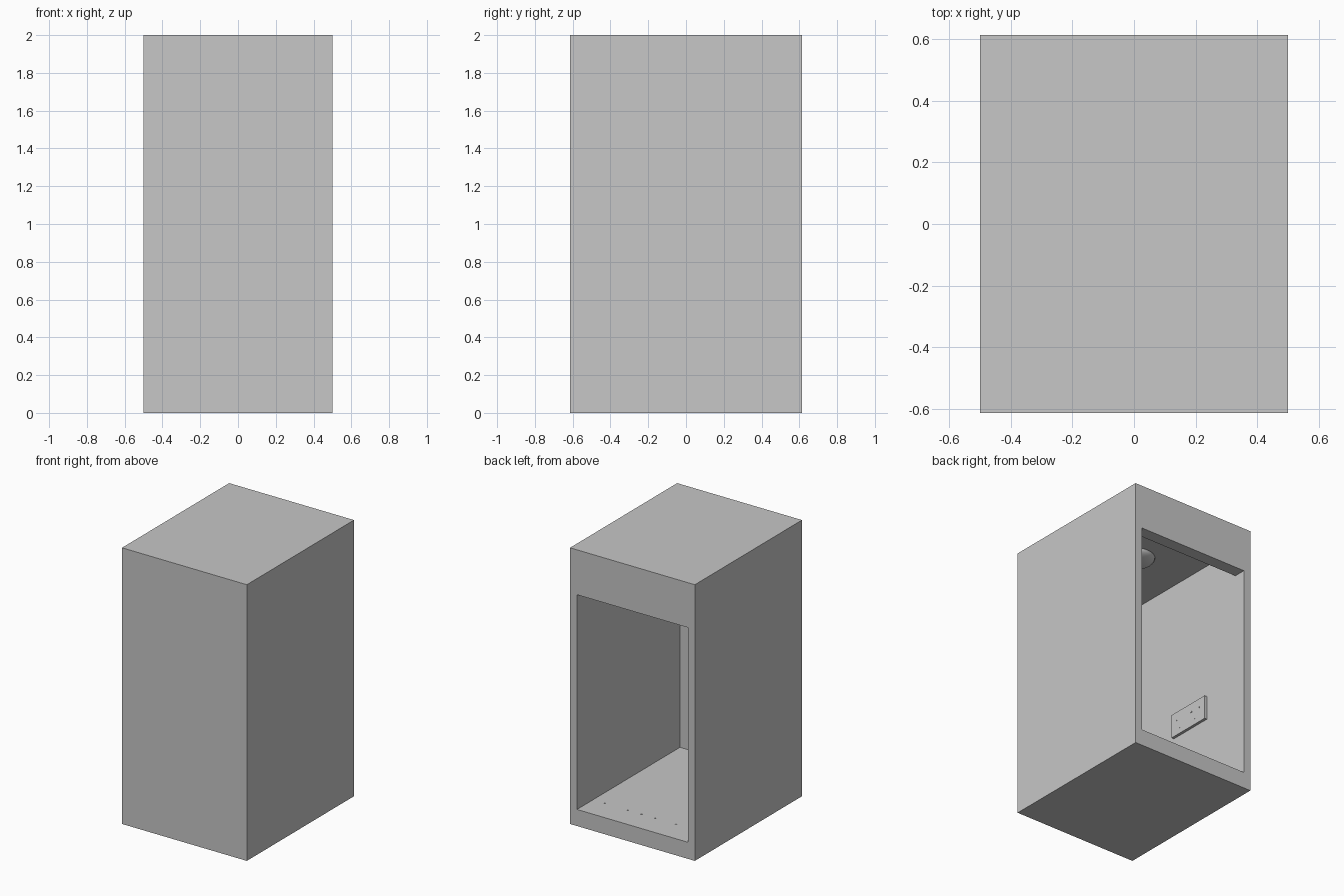
import bpy, bmesh, math
from mathutils import Matrix

if "Cube" in bpy.data.objects:
    bpy.data.objects.remove(bpy.data.objects["Cube"])

grey = bpy.data.materials.new("light_grey")
grey.diffuse_color = (0.57, 0.57, 0.57, 1)
grey.use_nodes = True
grey.node_tree.nodes["Principled BSDF"].inputs["Base Color"].default_value = grey.diffuse_color


def finish(name, bm):
    bmesh.ops.recalc_face_normals(bm, faces=bm.faces)
    me = bpy.data.meshes.new(name)
    bm.to_mesh(me)
    bm.free()
    me.materials.append(grey)
    ob = bpy.data.objects.new(name, me)
    bpy.context.collection.objects.link(ob)
    return ob


def extrude_profile(name, profile, x0, x1):
    """Extrude a closed (y, z) outline along x."""
    bm = bmesh.new()
    face = bm.faces.new([bm.verts.new((x0, y, z)) for y, z in profile])
    ext = bmesh.ops.extrude_face_region(bm, geom=[face])
    moved = [g for g in ext["geom"] if isinstance(g, bmesh.types.BMVert)]
    bmesh.ops.translate(bm, verts=moved, vec=(x1 - x0, 0, 0))
    return finish(name, bm)


def box(name, x, y, z):
    return extrude_profile(name, [(y[0], z[0]), (y[1], z[0]), (y[1], z[1]), (y[0], z[1])], *x)


W, D, H = 0.5, 0.613, 2.0        # half width, half depth, height
IN_X, IN_Y = 0.444, -0.565       # inner side walls and inner front wall
FLOOR, CEIL, LINTEL = 0.12, 1.88, 1.675

# Hollow housing, open at the back below a header
housing = box("housing", (-W, W), (-D, D), (0, H))
cavity = extrude_profile("cavity_cutter", [
    (IN_Y, FLOOR), (D + 0.1, FLOOR), (D + 0.1, LINTEL),
    (D - 0.09, LINTEL), (D - 0.09, CEIL), (IN_Y, CEIL)], -IN_X, IN_X)
mod = housing.modifiers.new("hollow", 'BOOLEAN')
mod.operation = 'DIFFERENCE'
mod.solver = 'EXACT'
mod.object = cavity
bpy.context.view_layer.objects.active = housing
housing.select_set(True)
bpy.ops.object.modifier_apply(modifier=mod.name)
bpy.data.objects.remove(cavity, do_unlink=True)

# Shallow domed ceiling lamp
bm = bmesh.new()
bmesh.ops.create_uvsphere(bm, u_segments=32, v_segments=16, radius=1)
bmesh.ops.bisect_plane(bm, geom=bm.verts[:] + bm.edges[:] + bm.faces[:],
                       plane_co=(0, 0, 0), plane_no=(0, 0, 1), clear_outer=True)
bmesh.ops.transform(bm, verts=bm.verts,
                    matrix=Matrix.Translation((0, 0, CEIL)) @ Matrix.Diagonal((0.14, 0.14, 0.05, 1)))
for f in bm.faces:
    f.smooth = True
finish("ceiling_lamp", bm)

# Socket plate on the inner side wall, with small slots
PX = -IN_X + 0.02
box("socket_plate", (-IN_X - 0.002, PX), (-0.115, 0.228), (0.70, 0.875))
for i, (y, z) in enumerate([(-0.065, 0.81), (0.015, 0.81), (0.09, 0.81), (0.17, 0.81),
                            (-0.025, 0.745), (0.13, 0.745)]):
    box(f"socket_slot_{i}", (PX - 0.001, PX + 0.002), (y - 0.005, y + 0.005), (z - 0.005, z + 0.005))

# Row of small studs on the floor
for i, x in enumerate([-0.35, -0.22, -0.055, 0.055, 0.165, 0.35]):
    bm = bmesh.new()
    bmesh.ops.create_cone(bm, cap_ends=True, segments=12, radius1=0.006, radius2=0.006,
                          depth=0.004, matrix=Matrix.Translation((x, 0.43, FLOOR + 0.001)))
    finish(f"floor_stud_{i}", bm)
